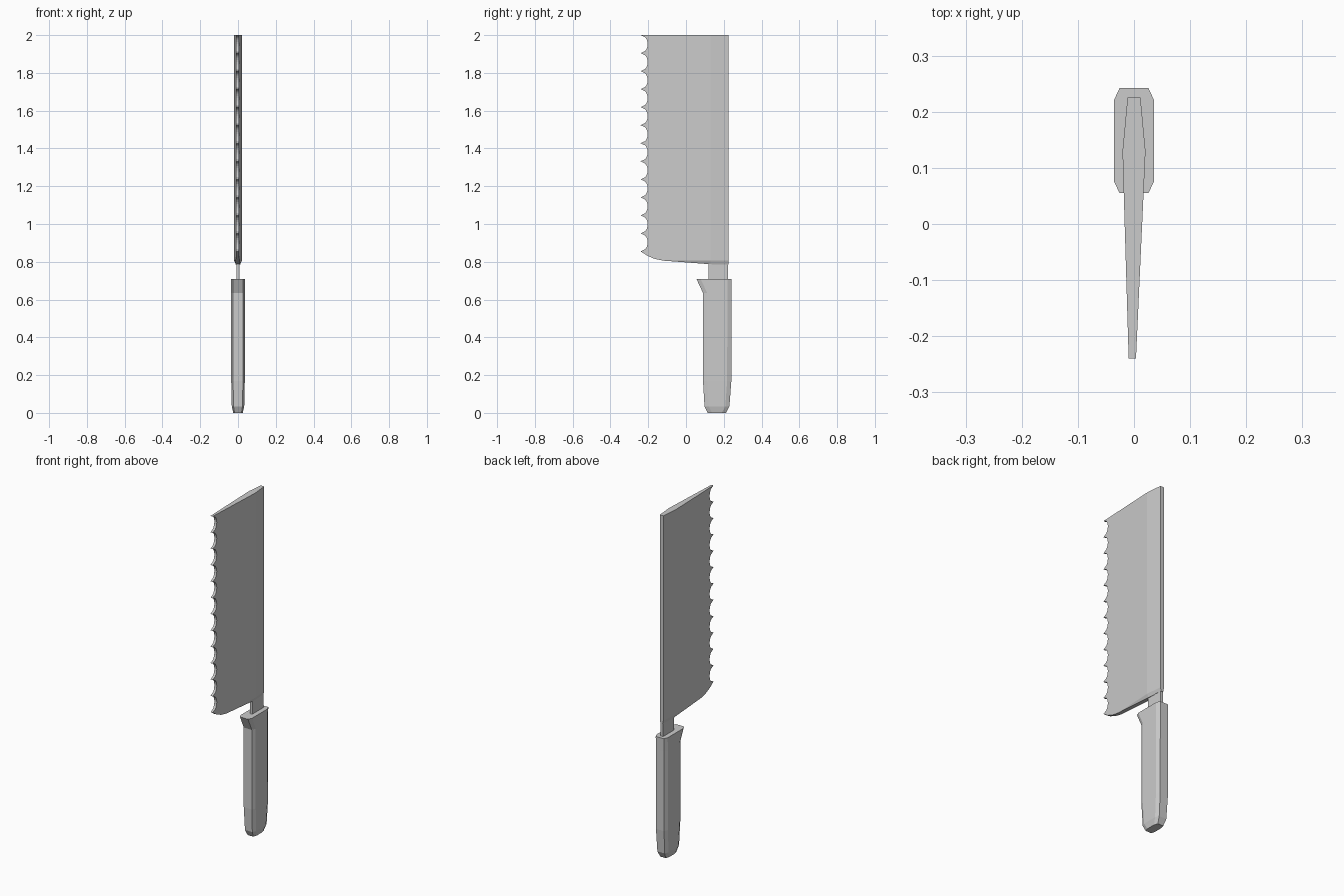
import bpy, bmesh, math
from mathutils import Vector

cube = bpy.data.objects.get("Cube")
if cube:
    bpy.data.objects.remove(cube, do_unlink=True)

# Single grey finish
grey = bpy.data.materials.new("light_grey")
grey.use_nodes = True
colour = (0.6, 0.6, 0.6, 1)
grey.diffuse_color = colour
grey.node_tree.nodes["Principled BSDF"].inputs["Base Color"].default_value = colour


def finish(name, bm):
    bmesh.ops.recalc_face_normals(bm, faces=bm.faces)
    mesh = bpy.data.meshes.new(name)
    bm.to_mesh(mesh)
    bm.free()
    mesh.materials.append(grey)
    obj = bpy.data.objects.new(name, mesh)
    bpy.context.collection.objects.link(obj)
    return obj


def extrude_profile(outline, half):
    """Solid slab from a (y, z) outline, thickened along x."""
    bm = bmesh.new()
    face = bm.faces.new([bm.verts.new((-half, y, z)) for y, z in outline])
    new = bmesh.ops.extrude_face_region(bm, geom=[face])["geom"]
    verts = [v for v in new if isinstance(v, bmesh.types.BMVert)]
    bmesh.ops.translate(bm, verts=verts, vec=(2 * half, 0, 0))
    return bm


# Blade: scalloped edge, rounded heel, straight spine
EDGE, RIDGE, SPINE, HEEL, TIP = -0.24, 0.13, 0.225, 0.855, 2.0
TEETH, STEPS, DEPTH = 12, 8, 0.037
pitch = (TIP - HEEL) / TEETH
outline = [(SPINE, 0.785), (SPINE, TIP)]
for i in range(TEETH * STEPS + 1):
    t = (i % STEPS) / STEPS
    bite = DEPTH * math.sqrt(max(0, 1 - (2 * t - 1) ** 2))
    outline.append((EDGE + bite, TIP - pitch * i / STEPS))
outline += [(-0.205, 0.832), (-0.165, 0.815), (-0.12, 0.806), (RIDGE, 0.787)]

bm = extrude_profile(outline, 1)
for point, normal in (((0, RIDGE, 0), (0, 1, 0)), ((0, 0, 0.806), (0, 0, 1))):
    bmesh.ops.bisect_plane(bm, geom=bm.verts[:] + bm.edges[:] + bm.faces[:],
                           dist=1e-5, plane_co=point, plane_no=normal)

# Thickness swells from the cutting edge to a ridge, then narrows to the spine
for v in bm.verts:
    y = v.co.y
    if y <= RIDGE:
        t = (y - EDGE) / (RIDGE - EDGE)
        half, shift = 0.0065 + 0.014 * t, -0.003 * (1 - t)
    else:
        half, shift = 0.0205 - 0.009 * (y - RIDGE) / (SPINE - RIDGE), 0
    if v.co.z < 0.804:
        half *= 0.6
    v.co.x = shift + half * v.co.x
finish("blade", bm)

# Tang joining blade and handle
finish("tang", extrude_profile(
    [(0.12, 0.68), (0.222, 0.68), (0.222, 0.8), (0.12, 0.8)], 0.008))


# Handle: stacked chamfered rings with a flared finger lip at the top
def ring(bm, z, front, back, half):
    cx, cy = half * 0.28, 0.022
    right = [(half - cx, front), (half, front + cy), (half, back - cy), (half - cx, back)]
    loop = right + [(-x, y) for x, y in reversed(right)]
    return [bm.verts.new((x, y, z)) for x, y in loop]


bm = bmesh.new()
rings = [ring(bm, *r) for r in (
    (0, 0.115, 0.212, 0.025),
    (0.035, 0.098, 0.23, 0.033),
    (0.17, 0.09, 0.24, 0.036),
    (0.635, 0.09, 0.241, 0.036),
    (0.71, 0.055, 0.242, 0.036))]
bm.faces.new(rings[0])
bm.faces.new(rings[-1])
for low, high in zip(rings, rings[1:]):
    for i in range(len(low)):
        j = (i + 1) % len(low)
        bm.faces.new((low[i], low[j], high[j], high[i]))
finish("handle", bm)
